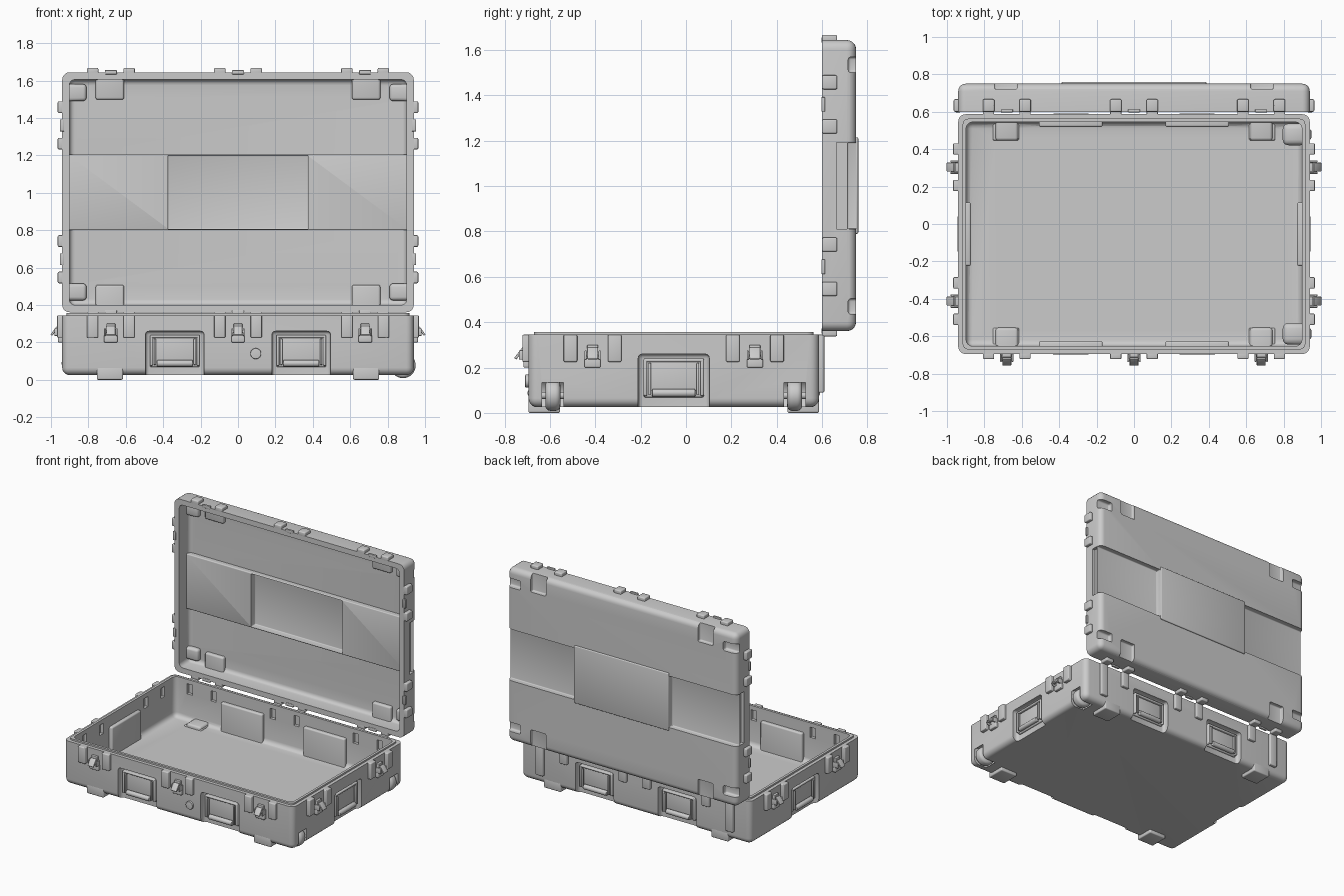
import bpy, bmesh
from math import radians
from mathutils import Matrix, Vector

if "Cube" in bpy.data.objects:
    bpy.data.objects.remove(bpy.data.objects["Cube"])

T = Matrix.Translation
I = Matrix.Identity(4)


def rot(deg, axis):
    return Matrix.Rotation(radians(deg), 4, axis)


def box(x0, x1, y0, y1, z0, z1, bev=0.006, seg=3, M=I, open_at=None):
    """Rounded box; open_at=(axis, value) keeps the edges of that face sharp."""
    bm = bmesh.new()
    bmesh.ops.create_cube(bm, size=1)
    bm.transform(T(((x0 + x1) / 2, (y0 + y1) / 2, (z0 + z1) / 2))
                 @ Matrix.Diagonal((x1 - x0, y1 - y0, z1 - z0, 1)))
    edges = list(bm.edges)
    if open_at:
        a, v = open_at
        edges = [e for e in edges if not all(abs(w.co[a] - v) < 1e-4 for w in e.verts)]
    if bev:
        bmesh.ops.bevel(bm, geom=edges, offset=bev, segments=seg, profile=0.5, affect='EDGES')
    bm.transform(M)
    return bm


def cyl(c, r, length, axis='Y', bev=0.0, M=I, n=32):
    bm = bmesh.new()
    bmesh.ops.create_cone(bm, cap_ends=True, segments=n, radius1=r, radius2=r, depth=length)
    if bev:
        rims = [e for e in bm.edges if abs(e.verts[0].co.z - e.verts[1].co.z) < 1e-5]
        bmesh.ops.bevel(bm, geom=rims, offset=bev, segments=4, profile=0.5, affect='EDGES')
    turn = {'X': rot(90, 'Y'), 'Y': rot(90, 'X'), 'Z': I}[axis]
    bm.transform(M @ T(c) @ turn)
    return bm


def part(name, *pieces):
    bm = bmesh.new()
    for p in pieces:
        tmp = bpy.data.meshes.new("tmp")
        p.to_mesh(tmp)
        p.free()
        bm.from_mesh(tmp)
        bpy.data.meshes.remove(tmp)
    me = bpy.data.meshes.new(name)
    bm.to_mesh(me)
    bm.free()
    ob = bpy.data.objects.new(name, me)
    bpy.context.collection.objects.link(ob)
    return ob


def boolean(ob, op, pieces):
    tool = part("cutter", *pieces)
    tool.hide_render = True
    m = ob.modifiers.new("cut", 'BOOLEAN')
    m.operation, m.object, m.solver, m.use_self = op, tool, 'EXACT', True
    bpy.context.view_layer.objects.active = ob
    bpy.ops.object.modifier_apply(modifier=m.name)
    bpy.data.objects.remove(tool)


# four walls: name, turn, distance from centre, latch stations, handle stations
WALLS = [("front", 0, 0.641, (-0.68, 0, 0.68), (-0.338, 0.338)),
         ("right", 90, 0.94, (-0.358, 0.358), (0,)),
         ("back", 180, 0.641, (-0.68, 0, 0.68), (-0.338, 0.338)),
         ("left", -90, 0.94, (-0.358, 0.358), (0,))]
CY = -0.054
BASE = T((0, CY, 0))
LID = T((0, 0.60, 1.0025)) @ rot(-90, 'X')
WHEEL_Y = (CY - 0.533, CY + 0.533)

# ---- base tray: bumps are added inside, then recesses are cut from outside
bumps, cuts = [], []
for side, ang, dist, latches, handles in WALLS:
    F = BASE @ rot(ang, 'Z') @ T((0, -dist, 0))
    for u in handles:
        bumps.append(box(u - .17, u + .17, .025, .068, .04, .272, .01, M=F))
        cuts.append(box(u - .157, u + .157, -.06, .044, -.1, .26, .02, M=F))
    for u in latches:
        for s in (-.0975, .0975):
            cuts.append(box(u + s - .022, u + s + .022, .02, .055, .25, .325, 0, M=F))
for y in WHEEL_Y:
    bumps.append(box(.795, .92, y - .058, y + .058, .035, .172, .03))
    cuts.append(cyl((.885, y, .078), .078, .095))
for sx in (-1, 1):
    for sy in (-1, 1):
        x, y = sx * .68, CY + sy * .56
        bumps.append(box(x - .06, x + .06, y - .06, y + .06, .035, .085, .015))
base = part("base_tray", box(-.94, .94, -.695, .587, .025, .345, .04, 5, open_at=(2, .345)))
boolean(base, 'UNION', [box(-.916, .916, -.671, .563, .2, .357, .03, 4, open_at=(2, .357))])
boolean(base, 'DIFFERENCE', [box(-.898, .898, -.653, .545, .06, .5, .035, 4, open_at=(2, .5))])
boolean(base, 'UNION', bumps)
boolean(base, 'DIFFERENCE', cuts)

# ---- lid tray, standing open behind the base
lid = part("lid_tray", box(-.94, .94, .60, .75, .361, 1.644, .04, 5, open_at=(1, .60)))
boolean(lid, 'DIFFERENCE', [box(-.902, .902, .4, .722, .40, 1.605, .03, 4, open_at=(1, .4))])
bumps = [box(-.92, .92, .685, .735, .80, 1.205, .006)]
cuts = [box(-.375, .375, .5, .737, .805, 1.2, .006)]
for sx in (-1, 1):
    a, b = sorted((sx * .387, sx * 1.1))
    cuts.append(box(a, b, .712, .9, .812, 1.193, .006))
    a, b = sorted((sx * .917, sx * 1.1))
    cuts.append(box(a, b, .664, .711, .812, 1.193, 0))
    for sz in (-1, 1):
        # stacking pockets for feet and wheels
        x, z = sx * .685, 1.0025 + sz * .555
        bumps.append(box(x - .076, x + .076, .695, .735, z - .06, z + .06, .012))
        a, b = sorted((1.0025 + sz * .51, 1.0025 + sz * .75))
        cuts.append(box(x - .062, x + .062, .722, .9, a, b, .008))
        z = 1.0025 + sz * .533
        a, b = sorted((sx * .81, sx * .92))
        bumps.append(box(a, b, .685, .735, z - .045, z + .045, .018))
        a, b = sorted((sx * .83, sx * 1.1))
        cuts.append(box(a, b, .715, .9, z - .034, z + .034, .012))
boolean(lid, 'UNION', bumps)
boolean(lid, 'DIFFERENCE', cuts)
part("lid_panel", box(-.387, .387, .74, .76, .79, 1.215, .006))

# ---- ribs, latches and handles round all the walls
for side, ang, dist, latches, handles in WALLS:
    W = rot(ang, 'Z') @ T((0, -dist, 0))
    F, L = BASE @ W, LID @ W
    ribs, tabs = [], []
    for i, u in enumerate(latches):
        for s in (-.0975, .0975):
            x = u + s
            outer = side == "back" and abs(x) > .7
            out = .023 if side == "back" else .027
            ribs.append(box(x - .03, x + .03, -out, .012, .09 if outer else .225, .345, .006, M=F))
            tabs.append(box(x - .031, x + .031, -.024, .012, 0, .067, .007, M=L))
        tabs.append(box(u - .032, u + .032, -.012, .01, -.003, .013, .003, M=L))
        if side != "back":
            K = F @ T((u, 0, 0))
            part(f"{side}_latch_{i + 1}",
                 box(-.036, .036, -.022, .01, .2, .24, .006, M=K),
                 box(-.024, .024, -.018, .01, .235, .3, .004, M=K),
                 box(-.036, -.026, -.042, .0, .235, .275, .004, M=K),
                 box(.026, .036, -.042, .0, .235, .275, .004, M=K),
                 cyl((0, -.03, .258), .009, .07, 'X', .002, K, 16),
                 box(-.024, .024, -.006, .006, -.03, .03, .004,
                     M=K @ T((0, -.04, .262)) @ rot(-38, 'X')))
    part(f"{side}_base_ribs", *ribs)
    part(f"{side}_lid_tabs", *tabs)
    for i, u in enumerate(handles):
        K = F @ T((u, 0, 0))
        part(f"{side}_handle_{i + 1}",
             box(-.133, .133, .03, .05, .068, .24, .009, M=K),
             box(-.133, -.117, .012, .04, .075, .24, .006, M=K),
             box(.117, .133, .012, .04, .075, .24, .006, M=K),
             box(-.133, .133, .012, .04, .224, .24, .006, M=K),
             box(-.112, -.1, .006, .022, .08, .22, .004, M=K),
             box(.1, .112, .006, .022, .08, .22, .004, M=K),
             cyl((0, .014, .088), .018, .19, 'X', .005, K, 20))

# ---- feet under the corners
for sx, nx in ((-1, "left"), (1, "right")):
    for sy, ny in ((-1, "front"), (1, "back")):
        x, y = sx * .685, CY + sy * .571
        part(f"{ny}_{nx}_foot", box(x - .07, x + .07, y - .07, y + .07, 0, .07, .008))

# ---- wheels on the right end
for y, n in zip(WHEEL_Y, ("front", "back")):
    part(f"{n}_wheel", cyl((.882, y, .077), .068, .066, 'Y', .022),
         cyl((.882, y, .077), .016, .105, 'Y', 0, I, 16))

# ---- pressure valve on the front
part("valve", cyl((.095, -.696, .14), .029, .026, 'Y', .004))

bpy.ops.object.select_all(action='DESELECT')
for ob in bpy.data.objects:
    ob.select_set(True)
bpy.context.view_layer.objects.active = base
bpy.ops.object.shade_smooth_by_angle(angle=radians(32))
